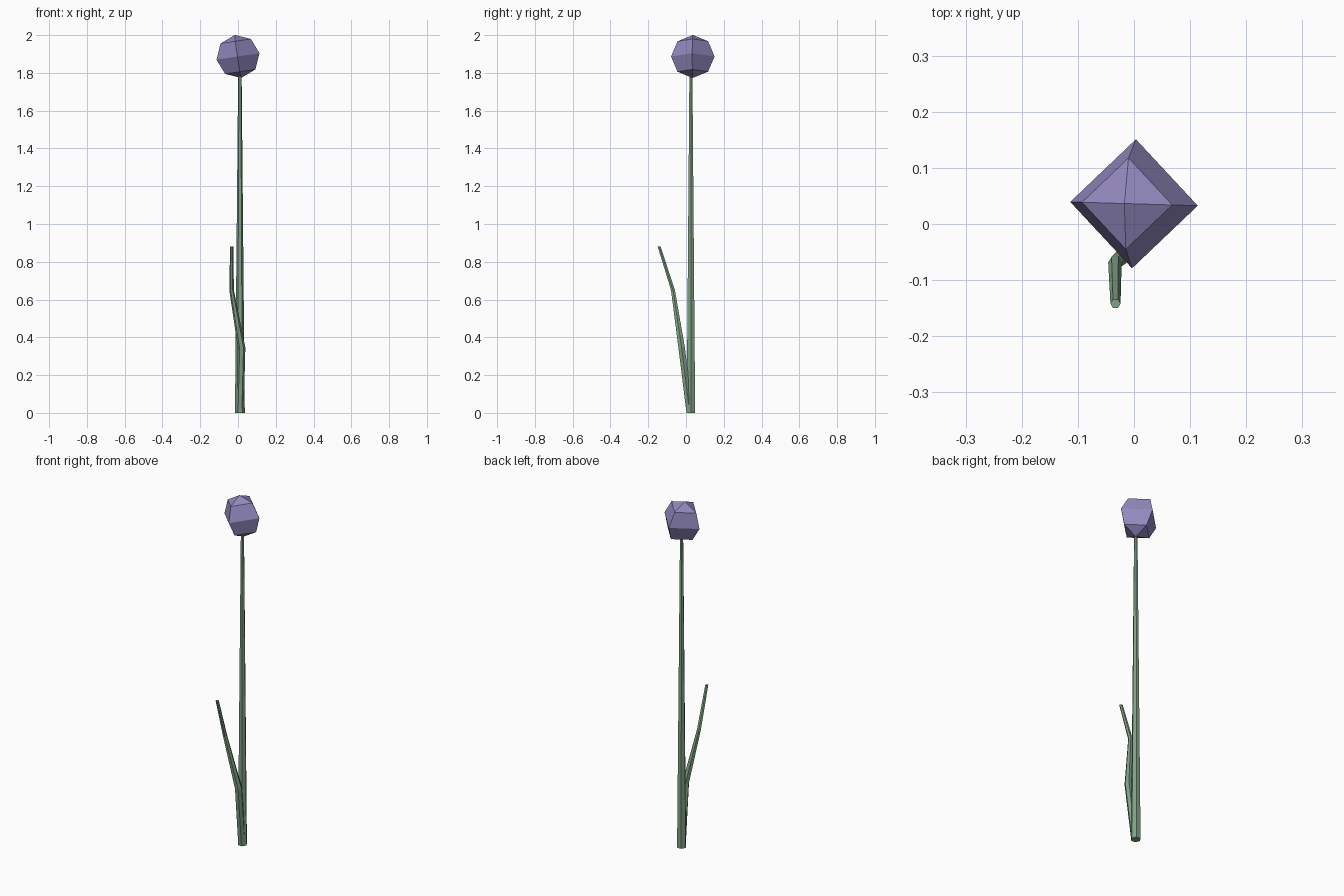
import bpy, math
from mathutils import Vector, Matrix

if "Cube" in bpy.data.objects:
    bpy.data.objects.remove(bpy.data.objects["Cube"])


def material(name, rgb):
    m = bpy.data.materials.new(name)
    m.diffuse_color = (*rgb, 1)
    m.use_nodes = True
    m.node_tree.nodes["Principled BSDF"].inputs["Base Color"].default_value = m.diffuse_color
    return m


def tube(name, points, sides, mat):
    """Tapered flat-sided tube through (x, y, z, radius) rings, capped at both ends."""
    verts, faces = [], []
    for x, y, z, r in points:
        for i in range(sides):
            a = 2 * math.pi * i / sides
            verts.append((x + r * math.cos(a), y + r * math.sin(a), z))
    for k in range(len(points) - 1):
        for i in range(sides):
            j = (i + 1) % sides
            b, t = k * sides, (k + 1) * sides
            faces.append((b + i, b + j, t + j, t + i))
    faces.append(tuple(reversed(range(sides))))
    faces.append(tuple(range(len(verts) - sides, len(verts))))
    mesh = bpy.data.meshes.new(name)
    mesh.from_pydata(verts, [], faces)
    mesh.materials.append(mat)
    obj = bpy.data.objects.new(name, mesh)
    bpy.context.collection.objects.link(obj)
    return obj


green = material("stem_green", (0.22, 0.36, 0.24))
purple = material("bloom_purple", (0.29, 0.25, 0.52))

# Main stem, thinning towards the bloom
tube("stem", [(0.01, 0.026, 0, 0.026), (0.01, 0.026, 1.82, 0.009)], 6, green)

# Side shoot, bending out towards the front
tube("side_shoot", [(0.01, 0.02, 0, 0.02), (0.019, -0.023, 0.345, 0.02),
                    (-0.034, -0.069, 0.65, 0.012), (-0.033, -0.142, 0.88, 0.009)], 6, green)

# Coarse round bloom, tilted slightly to the left
bpy.ops.mesh.primitive_uv_sphere_add(segments=4, ring_count=4, radius=0.115)
bloom = bpy.context.object
bloom.name = "bloom"
bloom.data.materials.append(purple)
bloom.location = (0, 0.036, 1.887)
bloom.rotation_euler = (0, math.radians(-8.6), math.radians(-1.7))
